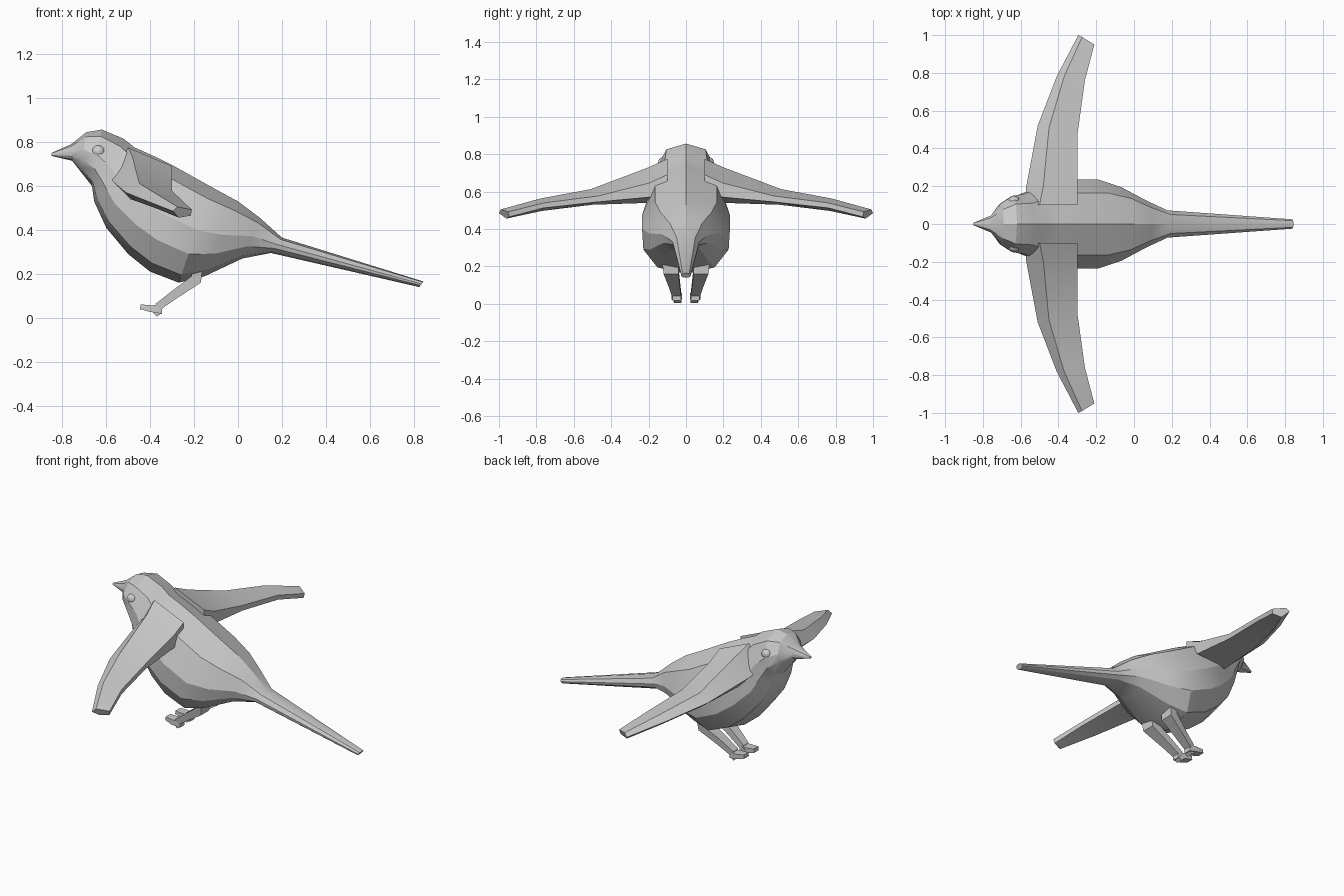
import bpy, bmesh, math
from mathutils import Vector

if "Cube" in bpy.data.objects:
    bpy.data.objects.remove(bpy.data.objects["Cube"])

grey = bpy.data.materials.new("plain_grey")
grey.diffuse_color = (0.6, 0.6, 0.6, 1)
grey.use_nodes = True
grey.node_tree.nodes["Principled BSDF"].inputs["Base Color"].default_value = grey.diffuse_color


def finish(name, bm, angle=25):
    bmesh.ops.recalc_face_normals(bm, faces=bm.faces)
    me = bpy.data.meshes.new(name)
    bm.to_mesh(me)
    bm.free()
    me.materials.append(grey)
    ob = bpy.data.objects.new(name, me)
    bpy.context.collection.objects.link(ob)
    bpy.ops.object.select_all(action='DESELECT')
    ob.select_set(True)
    bpy.context.view_layer.objects.active = ob
    bpy.ops.object.shade_smooth_by_angle(angle=math.radians(angle))
    return ob


def loft(name, rings, angle=25):
    """Skin closed rings of equal length and cap both ends."""
    bm = bmesh.new()
    vs = [[bm.verts.new(p) for p in r] for r in rings]
    n = len(vs[0])
    for a, b in zip(vs, vs[1:]):
        for i in range(n):
            j = (i + 1) % n
            bm.faces.new((a[i], a[j], b[j], b[i]))
    bm.faces.new(vs[0])
    bm.faces.new(vs[-1][::-1])
    return finish(name, bm, angle)


# Body from beak to tail: top x, top z, bottom x, bottom z, half width
stations = [
    (-.85, .750, -.85, .737, .006), (-.76, .79, -.755, .715, .045),
    (-.69, .845, -.72, .67, .11), (-.62, .857, -.665, .60, .15),
    (-.52, .815, -.655, .53, .158), (-.47, .775, -.60, .41, .18),
    (-.38, .735, -.50, .29, .215), (-.29, .69, -.40, .21, .235),
    (-.12, .595, -.27, .16, .235), (0, .53, -.15, .19, .195),
    (.10, .455, .02, .27, .125), (.20, .365, .15, .295, .072),
    (.845, .165, .825, .14, .025)]
# Section: fraction down, fraction of half width
section = [(0, 0), (.12, .7), (.45, 1), (.7, .97), (.92, .65), (1, 0)]
rings = []
for tx, tz, bx, bz, w in stations:
    half = [(tx + (bx - tx) * t, w * k, tz + (bz - tz) * t) for t, k in section]
    rings.append(half + [(x, -y, z) for x, y, z in half[-2:0:-1]])
loft("body", rings)

# Wing sections: leading edge, crest, trailing top, trailing bottom, underside
wing = [
    [(-.58, .10, .64), (-.50, .10, .775), (-.30, .10, .69), (-.30, .10, .59), (-.48, .10, .55)],
    [(-.57, .20, .62), (-.48, .20, .73), (-.30, .20, .645), (-.30, .20, .57), (-.49, .20, .54)],
    [(-.51, .52, .57), (-.45, .51, .613), (-.30, .47, .577), (-.30, .47, .545), (-.46, .50, .53)],
    [(-.41, .78, .53), (-.37, .78, .563), (-.26, .76, .54), (-.26, .76, .513), (-.37, .77, .497)],
    [(-.295, 1, .485), (-.275, .99, .505), (-.21, .95, .492), (-.215, .945, .465), (-.27, .96, .456)]]


def flip(rings, s):
    return [[(x, y * s, z) for x, y, z in r] for r in rings]


def limb(points):
    """Box-section rings along x, y, z, half width, half thickness points."""
    out = []
    for i, (x, y, z, w, h) in enumerate(points):
        a, b = points[max(i - 1, 0)], points[min(i + 1, len(points) - 1)]
        d = Vector((b[0] - a[0], 0, b[2] - a[2])).normalized()
        nx, nz = -d.z * h, d.x * h
        out.append([(x + nx, y - w, z + nz), (x + nx, y + w, z + nz),
                    (x - nx, y + w, z - nz), (x - nx, y - w, z - nz)])
    return out


leg = limb([(-.19, .085, .25, .045, .03), (-.19, .08, .175, .04, .026),
            (-.29, .062, .105, .03, .02), (-.365, .05, .05, .024, .017)])
front_toe = limb([(-.345, .05, .038, .022, .02), (-.40, .05, .042, .028, .015),
                  (-.445, .048, .05, .022, .011)])
back_toe = limb([(-.385, .045, .045, .024, .016), (-.36, .045, .012, .02, .011)])

for side, s in (("left", -1), ("right", 1)):
    loft(side + "_wing", flip(wing, s))
    loft(side + "_leg", flip(leg, s))
    loft(side + "_front_toe", flip(front_toe, s))
    loft(side + "_back_toe", flip(back_toe, s))
    # Round eye
    bm = bmesh.new()
    bmesh.ops.create_uvsphere(bm, u_segments=16, v_segments=10, radius=.031)
    bmesh.ops.translate(bm, verts=bm.verts, vec=(-.635, .118 * s, .755))
    finish(side + "_eye", bm, 60)
